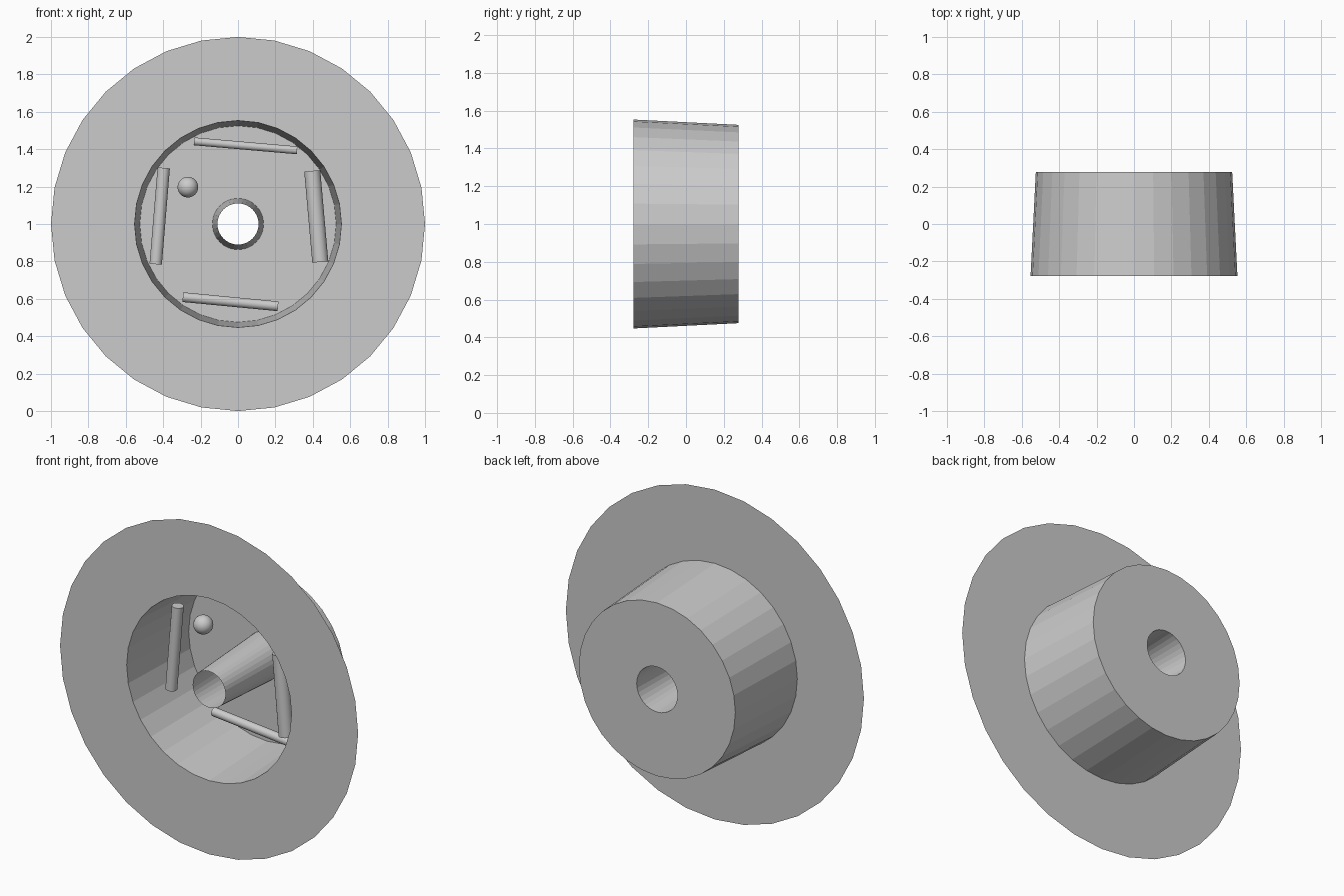
import bpy, bmesh, math
from mathutils import Vector

if "Cube" in bpy.data.objects:
    bpy.data.objects.remove(bpy.data.objects["Cube"])

CZ = 1.0          # height of the axle
FRONT, BACK = -0.277, 0.277
SIDES = 32


def add_object(name, bm):
    mesh = bpy.data.meshes.new(name)
    bm.to_mesh(mesh)
    bm.free()
    ob = bpy.data.objects.new(name, mesh)
    bpy.context.collection.objects.link(ob)
    return ob


def lathe(name, profile):
    """Revolve (radius, y) points around the y axis as a thin sheet."""
    bm = bmesh.new()
    rings = []
    for r, y in profile:
        rings.append([bm.verts.new((r * math.sin(2 * math.pi * i / SIDES), y,
                                    CZ + r * math.cos(2 * math.pi * i / SIDES)))
                      for i in range(SIDES)])
    for a, b in zip(rings, rings[1:]):
        for i in range(SIDES):
            j = (i + 1) % SIDES
            bm.faces.new((a[i], a[j], b[j], b[i]))
    return add_object(name, bm)


def bar(name, start, end, radius):
    """Round bar between two points."""
    a, b = Vector(start), Vector(end)
    d = b - a
    bpy.ops.mesh.primitive_cylinder_add(vertices=SIDES, radius=radius,
                                        depth=d.length, location=(a + b) / 2)
    ob = bpy.context.object
    ob.name = name
    ob.rotation_euler = d.to_track_quat('Z', 'Y').to_euler()
    bpy.ops.object.shade_smooth_by_angle()


# Thin front flange
lathe("flange", [(1.0, FRONT), (0.553, FRONT)])

# Tapered drum with a closed back and an open centre tube
lathe("drum", [(0.553, FRONT), (0.525, BACK), (0.137, BACK)])
lathe("centre_tube", [(0.137, BACK), (0.11, FRONT)])

# Bars round the inside, stepping deeper and thinner
bar("bar_right", (0.44, -0.165, 0.797), (0.397, -0.165, 1.284), 0.043)
bar("bar_left", (-0.44, -0.01, 0.785), (-0.397, -0.01, 1.30), 0.033)
bar("bar_bottom", (-0.295, 0.19, 0.609), (0.214, 0.19, 0.56), 0.026)
bar("bar_top", (-0.235, 0.22, 1.442), (0.316, 0.22, 1.394), 0.021)

# Small ball
bpy.ops.mesh.primitive_uv_sphere_add(segments=32, ring_count=16, radius=0.055,
                                     location=(-0.268, 0.05, 1.197))
bpy.context.object.name = "ball"
bpy.ops.object.shade_smooth()
